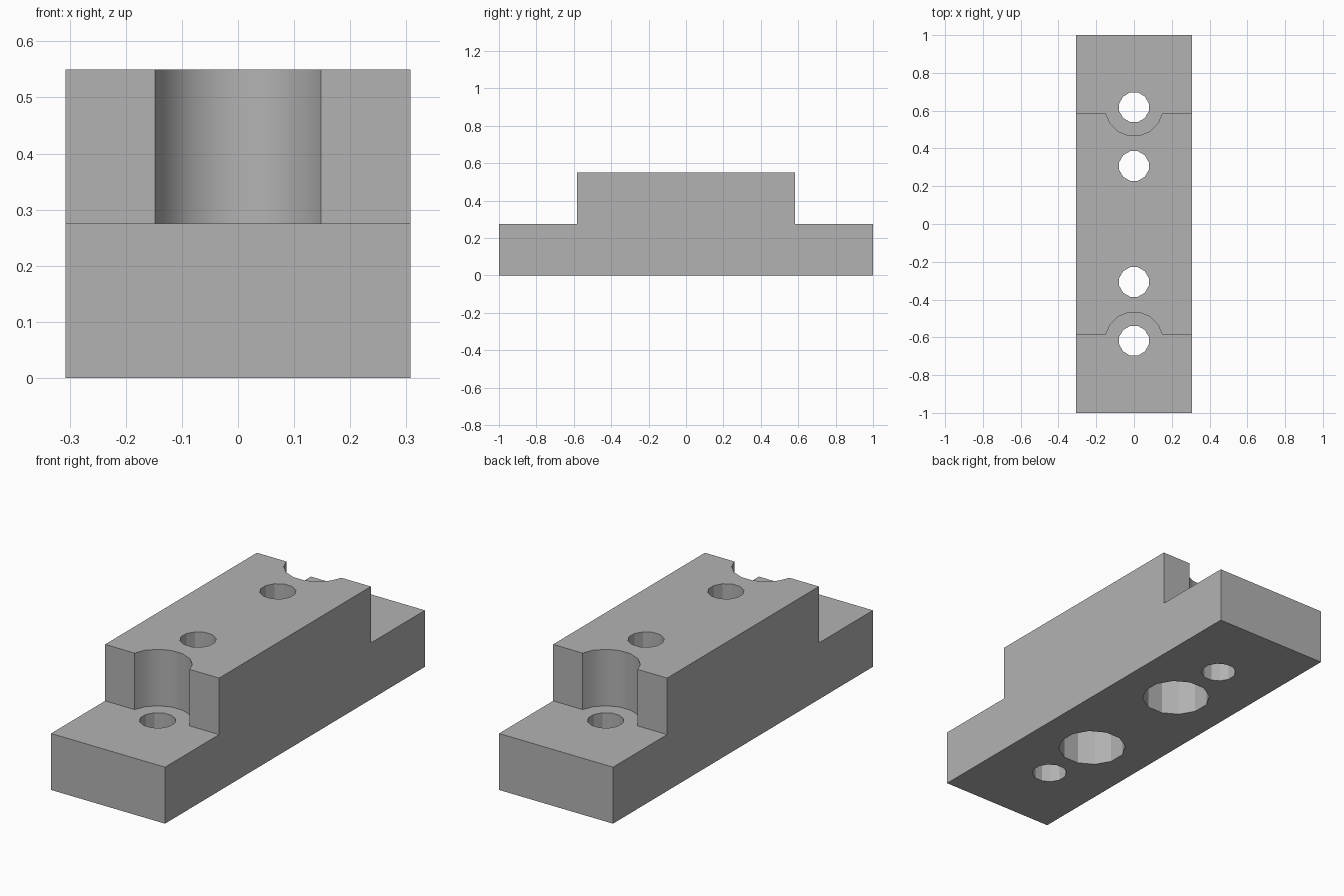
import bpy, bmesh, math
from mathutils import Matrix

cube = bpy.data.objects.get("Cube")
if cube:
    bpy.data.objects.remove(cube, do_unlink=True)

HALF_W, STEP_Y, STEP_Z, TOP_Z = 0.307, 0.584, 0.275, 0.55

grey = bpy.data.materials.new("plain grey")
grey.use_nodes = True
grey.diffuse_color = (0.45, 0.45, 0.45, 1)
grey.node_tree.nodes["Principled BSDF"].inputs["Base Color"].default_value = (0.45, 0.45, 0.45, 1)


def add_object(name, bm):
    bmesh.ops.recalc_face_normals(bm, faces=bm.faces)
    mesh = bpy.data.meshes.new(name)
    bm.to_mesh(mesh)
    bm.free()
    mesh.materials.append(grey)
    obj = bpy.data.objects.new(name, mesh)
    bpy.context.collection.objects.link(obj)
    return obj


# Stepped block: side profile extruded across the width
half = [(1, 0), (1, STEP_Z), (STEP_Y, STEP_Z), (STEP_Y, TOP_Z)]
profile = half + [(-y, z) for y, z in reversed(half)]
bm = bmesh.new()
side = bm.faces.new([bm.verts.new((-HALF_W, y, z)) for y, z in profile])
grown = bmesh.ops.extrude_face_region(bm, geom=[side])["geom"]
bmesh.ops.translate(bm, vec=(2 * HALF_W, 0, 0),
                    verts=[v for v in grown if isinstance(v, bmesh.types.BMVert)])
block = add_object("clamp_block", bm)


def drill(name, y, radius, z0, z1, sides):
    """Cut an upright round hole out of the block."""
    bm = bmesh.new()
    place = Matrix.Translation((0, y, (z0 + z1) / 2)) @ Matrix.Rotation(math.pi / sides, 4, "Z")
    bmesh.ops.create_cone(bm, cap_ends=True, segments=sides, radius1=radius,
                          radius2=radius, depth=z1 - z0, matrix=place)
    cutter = add_object(name, bm)
    cutter.hide_render = True
    mod = block.modifiers.new(name, "BOOLEAN")
    mod.operation, mod.solver, mod.object = "DIFFERENCE", "EXACT", cutter
    bpy.context.view_layer.objects.active = block
    bpy.ops.object.modifier_apply(modifier=name)
    bpy.data.objects.remove(cutter, do_unlink=True)


for end, s in (("front", -1), ("back", 1)):
    # Screw-head clearance in the step wall, resting on the flange
    drill(end + "_notch", s * 0.618, 0.153, STEP_Z, 0.7, 16)
    # Through holes and the wide bore under the raised part
    drill(end + "_flange_hole", s * 0.618, 0.081, -0.1, 0.7, 12)
    drill(end + "_inner_hole", s * 0.307, 0.081, -0.1, 0.7, 12)
    drill(end + "_counterbore", s * 0.307, 0.157, -0.1, 0.275, 12)

# Smooth the notches, keep the block and holes crisp
bpy.ops.object.select_all(action="DESELECT")
block.select_set(True)
bpy.context.view_layer.objects.active = block
bpy.ops.object.shade_smooth_by_angle(angle=math.radians(26))
